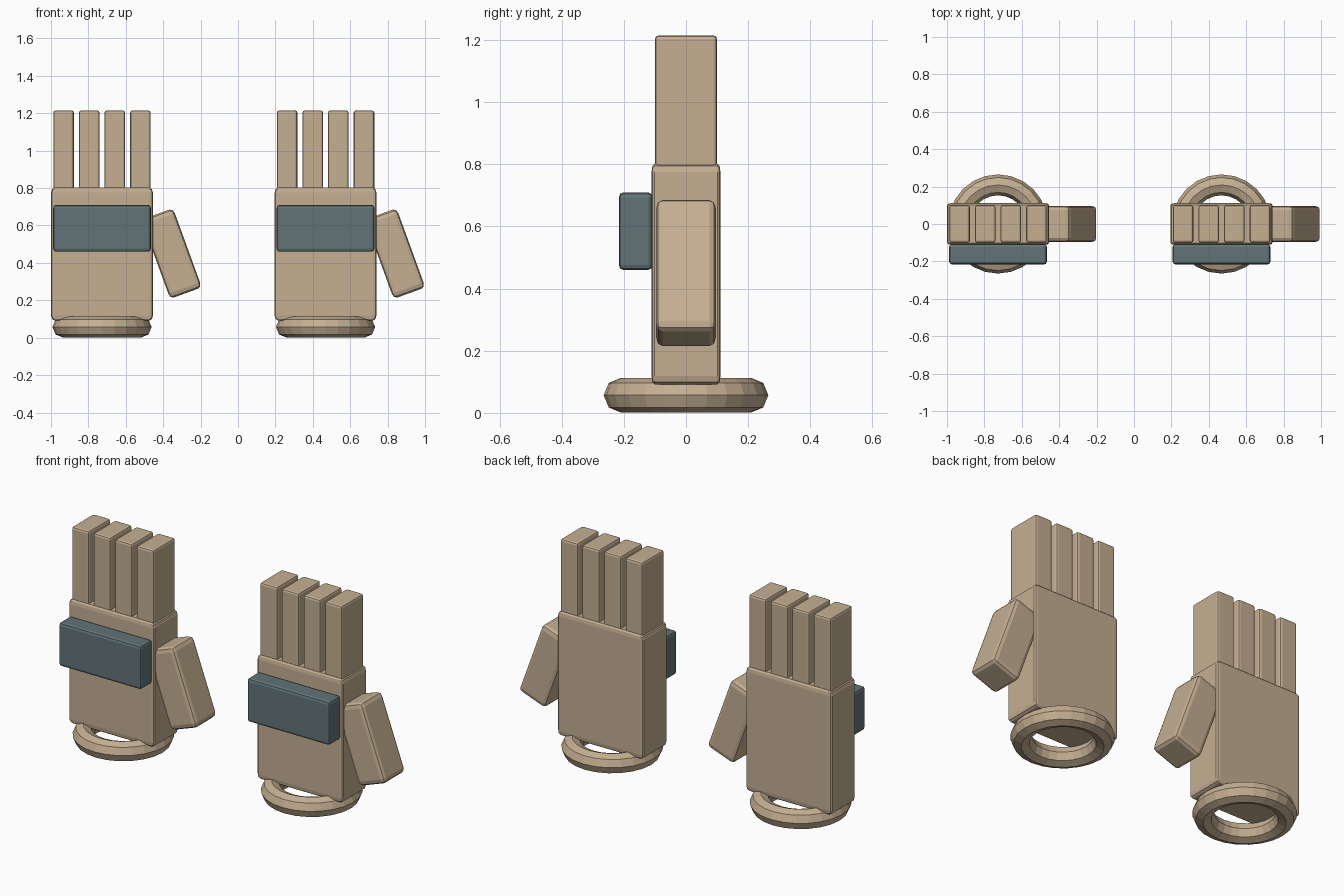
import bpy
import bmesh
from math import radians
from mathutils import Matrix, Vector

if "Cube" in bpy.data.objects:
    bpy.data.objects.remove(bpy.data.objects["Cube"], do_unlink=True)


def make_material(name, rgb):
    mat = bpy.data.materials.new(name)
    mat.use_nodes = True
    mat.diffuse_color = (*rgb, 1)
    mat.node_tree.nodes["Principled BSDF"].inputs["Base Color"].default_value = (*rgb, 1)
    return mat


tan = make_material("tan leather", (0.56, 0.43, 0.29))
slate = make_material("slate pad", (0.125, 0.175, 0.185))


def box(name, center, size, bevel, mat, tilt=0):
    """Box whose bevel width may differ along each axis."""
    bm = bmesh.new()
    bmesh.ops.create_cube(bm, size=1)
    bmesh.ops.scale(bm, vec=[s / b for s, b in zip(size, bevel)], verts=bm.verts)
    bmesh.ops.bevel(bm, geom=bm.edges[:], offset=1, offset_type='OFFSET',
                    segments=2, profile=0.5, affect='EDGES')
    bmesh.ops.scale(bm, vec=bevel, verts=bm.verts)
    bmesh.ops.rotate(bm, matrix=Matrix.Rotation(radians(tilt), 3, 'Y'), verts=bm.verts)
    mesh = bpy.data.meshes.new(name)
    bm.to_mesh(mesh)
    bm.free()
    mesh.materials.append(mat)
    obj = bpy.data.objects.new(name, mesh)
    obj.location = center
    bpy.context.collection.objects.link(obj)
    return obj


def glove(side, x):
    # Palm block
    box(side + "_palm", (x, 0, 0.447), (0.544, 0.222, 0.71), (0.018, 0.01, 0.026), tan)

    # Four straight fingers
    for i in range(4):
        box(f"{side}_finger_{i + 1}", (x + (i - 1.5) * 0.137, 0, 0.995),
            (0.11, 0.2, 0.44), (0.012, 0.012, 0.012), tan)

    # Thumb leaning outward and down
    box(side + "_thumb", (x + 0.372, 0, 0.45), (0.18, 0.192, 0.45),
        (0.022, 0.02, 0.028), tan, tilt=-20)

    # Knuckle pad on the front
    box(side + "_knuckle_pad", (x, -0.162, 0.585), (0.522, 0.108, 0.25),
        (0.014, 0.014, 0.016), slate)

    # Wrist cuff ring
    bpy.ops.mesh.primitive_torus_add(location=(x, 0, 0.057), major_segments=24,
                                     minor_segments=8, major_radius=0.209,
                                     minor_radius=0.056)
    cuff = bpy.context.object
    cuff.name = side + "_wrist_cuff"
    cuff.data.materials.append(tan)


glove("right", -0.727)
glove("left", 0.468)
